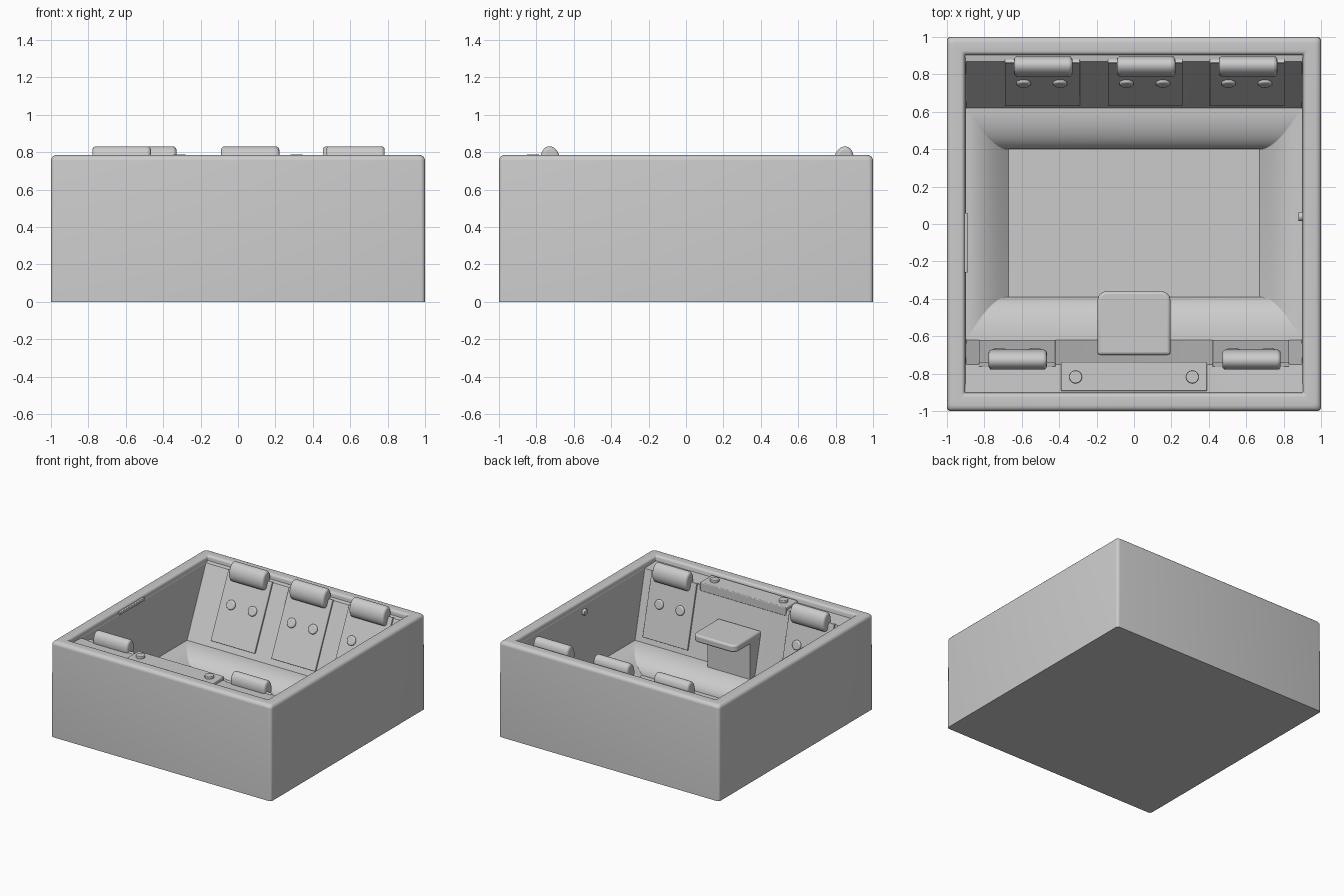
import bpy, bmesh
from math import sin, cos, pi, atan2, hypot

if "Cube" in bpy.data.objects:
    bpy.data.objects.remove(bpy.data.objects["Cube"])


def smooth(ob, angle=0.6):
    bpy.ops.object.select_all(action='DESELECT')
    ob.select_set(True)
    bpy.context.view_layer.objects.active = ob
    bpy.ops.object.shade_smooth_by_angle(angle=angle)


def bevel(ob, width, segs=3):
    m = ob.modifiers.new("bevel", 'BEVEL')
    m.width, m.segments, m.limit_method, m.angle_limit = width, segs, 'ANGLE', 0.7
    smooth(ob)


def box(name, size, loc, rx=0.0, bev=0.0):
    bpy.ops.mesh.primitive_cube_add(size=1, location=loc, rotation=(rx, 0, 0))
    ob = bpy.context.object
    ob.name = name
    ob.scale = size
    bpy.ops.object.transform_apply(location=False, rotation=False, scale=True)
    if bev:
        bevel(ob, bev)
    return ob


def cylinder(name, r, depth, loc, rot=(0, 0, 0), bev=0.0):
    bpy.ops.mesh.primitive_cylinder_add(vertices=32, radius=r, depth=depth, location=loc, rotation=rot)
    ob = bpy.context.object
    ob.name = name
    if bev:
        bevel(ob, bev)
    return ob


def ring(bm, hx, y0, y1, z, r):
    """Rounded rectangle of vertices, 4 steps per corner."""
    out = []
    for k, (cx, cy) in enumerate([(hx - r, y1 - r), (r - hx, y1 - r), (r - hx, y0 + r), (hx - r, y0 + r)]):
        for i in range(5):
            a = pi / 2 * (k + i / 4)
            out.append(bm.verts.new((cx + r * cos(a), cy + r * sin(a), z)))
    return out


# Tub shell: outer cabinet, rounded rim and inner basin lofted in one piece
SEAT_Z, FLOOR_Z, TOP = 0.20, 0.06, 0.785
rings = [(1, -1, 1, 0, 0.02)]
for i in range(6):
    a = pi / 2 * i / 5
    h = 1 - 0.03 * (1 - cos(a))
    rings.append((h, -h, h, TOP - 0.03 + 0.03 * sin(a), 0.025))
for i in range(6):
    a = pi / 2 * i / 5
    h = 0.925 - 0.02 * sin(a)
    rings.append((h, -h, h, TOP - 0.02 * (1 - cos(a)), 0.01))
rings += [(0.903, -0.9, 0.903, 0.745, 0.004),
          (0.90, -0.75, 0.87, 0.74, 0.004),
          (0.898, -0.62, 0.62, SEAT_Z, 0.004)]
for i in range(1, 13):
    t = i / 12
    s = sin(t * pi / 2)
    rings.append((0.898 - 0.228 * t, -0.62 + 0.23 * s, 0.62 - 0.22 * s,
                  SEAT_Z - (SEAT_Z - FLOOR_Z) * (1 - cos(t * pi / 2)), 0.004))
bm = bmesh.new()
loops = [ring(bm, *p) for p in rings]
for a, b in zip(loops, loops[1:]):
    n = len(a)
    for i in range(n):
        j = (i + 1) % n
        bm.faces.new((a[i], a[j], b[j], b[i]))
bm.faces.new(loops[0][::-1])
bm.faces.new(loops[-1])
bmesh.ops.recalc_face_normals(bm, faces=bm.faces)
me = bpy.data.meshes.new("tub_shell")
bm.to_mesh(me)
bm.free()
shell = bpy.data.objects.new("tub_shell", me)
bpy.context.collection.objects.link(shell)
smooth(shell, 0.5)


def seat_back(name, x0, x1, y_low, y_top, pillow_x, pillow_y, jets):
    """Raised backrest panel, head pillow and two jets on a sloped wall."""
    side = 1 if y_top > 0 else -1
    dy, dz = y_top - side * 0.62, 0.74 - SEAT_Z
    a = -atan2(dy, dz)

    def on_slope(z):
        return side * 0.62 + dy * (z - SEAT_Z) / dz

    z_low = SEAT_Z + (y_low - side * 0.62) / dy * dz
    zm = (z_low + 0.745) / 2
    length = hypot(on_slope(0.745) - y_low, 0.745 - z_low)
    box(name + "_panel", (x1 - x0, 0.024, length), ((x0 + x1) / 2, on_slope(zm), zm), a, 0.003)
    for jx in jets:
        cylinder(name + "_jet", 0.038, 0.055, (jx, on_slope(0.515), 0.515), (a + pi / 2, 0, 0), 0.01)
    # pillow: oval roll lying along x
    p = cylinder(name + "_pillow", 0.053, 0.312, (pillow_x, pillow_y, 0.755), (0, pi / 2, 0))
    bpy.ops.object.transform_apply(location=False, rotation=True, scale=False)
    p.scale = (1, 1, 1.45)
    bpy.ops.object.transform_apply(location=False, rotation=False, scale=True)
    p.rotation_euler.x = a * 0.5
    bevel(p, 0.018)


# Three seats at the back, two at the front
for x in (-0.49, 0.06, 0.605):
    seat_back("back_seat", x - 0.2, x + 0.2, 0.64, 0.87, x + 0.005, 0.842, (x - 0.1, x + 0.095))
for s in (-1, 1):
    c = 0.625 * s
    seat_back("front_seat", c - 0.205, c + 0.205, -0.63, -0.75, c + 0.003, -0.725, (c - 0.095, c + 0.095))

# Control panel with two knobs on the front ledge
box("control_panel", (0.78, 0.155, 0.07), (0, -0.815, 0.733), 0, 0.006)
for s in (-1, 1):
    cylinder("control_knob", 0.034, 0.04, (0.312 * s, -0.818, 0.768), bev=0.005)

# Step with pedestal in the middle of the front wall
box("step_pedestal", (0.385, 0.19, 0.4), (0, -0.65, 0.3))
slab = box("step_top", (0.39, 0.34, 0.06), (0, -0.53, 0.51))
bm = bmesh.new()
bm.from_mesh(slab.data)
corners = [e for e in bm.edges if all(v.co.y > 0 for v in e.verts)
           and abs(e.verts[0].co.z - e.verts[1].co.z) > 0.01]
bmesh.ops.bevel(bm, geom=corners, offset=0.05, segments=6, profile=0.5, affect='EDGES')
bm.to_mesh(slab.data)
bm.free()
bevel(slab, 0.015)

# Side wall fittings: water outlet on the left, lamp on the right
box("water_outlet", (0.02, 0.32, 0.025), (-0.9, -0.1, 0.755), 0, 0.005)
cylinder("side_lamp", 0.025, 0.03, (0.895, 0.04, 0.685), (0, pi / 2, 0), 0.005)
